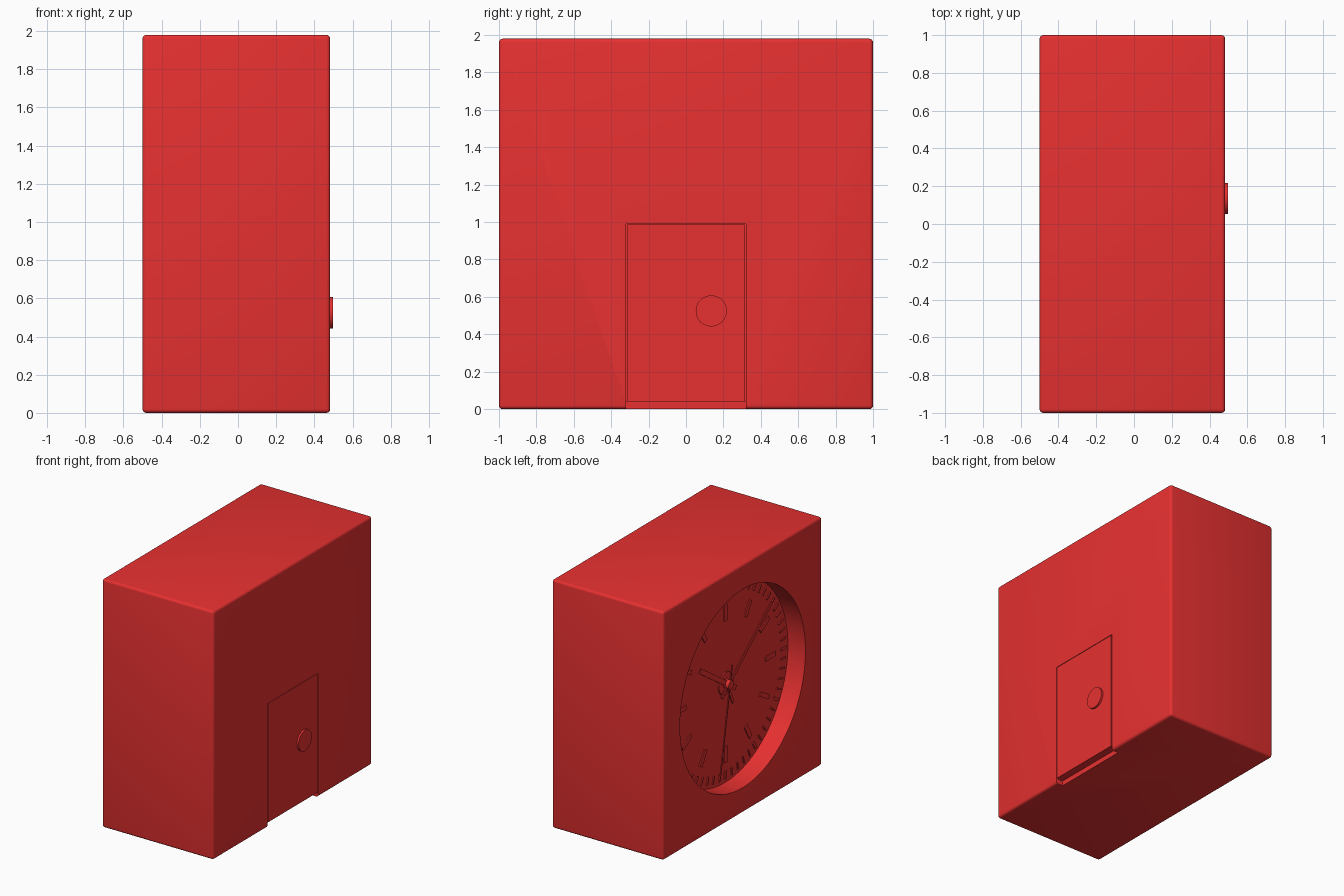
import bpy, bmesh, math
from mathutils import Matrix, Vector

if "Cube" in bpy.data.objects:
    bpy.data.objects.remove(bpy.data.objects["Cube"])

X0, X1, H = -0.5, 0.483, 1.98          # body front (dial side), back, height
ZC, R, DEPTH = 0.992, 0.79, 0.155      # dial centre height, radius, recess depth
FLOOR = X0 + DEPTH

red = bpy.data.materials.new("red")
red.diffuse_color = (0.8, 0.03, 0.03, 1)
red.use_nodes = True
red.node_tree.nodes["Principled BSDF"].inputs["Base Color"].default_value = red.diffuse_color


def finish(name, bm):
    me = bpy.data.meshes.new(name)
    bm.to_mesh(me)
    bm.free()
    me.materials.append(red)
    ob = bpy.data.objects.new(name, me)
    bpy.context.collection.objects.link(ob)
    return ob


def add_box(bm, lo, hi, matrix=Matrix()):
    lo, hi = Vector(lo), Vector(hi)
    m = matrix @ Matrix.Translation((lo + hi) / 2) @ Matrix.Diagonal((*(hi - lo), 1))
    bmesh.ops.create_cube(bm, size=1, matrix=m)


def add_disc(bm, x0, x1, y, z, r0, r1=None, n=48):
    # cylinder or cone lying along x, r0 at x0 and r1 at x1
    m = Matrix.Translation(((x0 + x1) / 2, y, z)) @ Matrix.Rotation(math.pi / 2, 4, 'Y')
    bmesh.ops.create_cone(bm, cap_ends=True, segments=n, radius1=r0,
                          radius2=r0 if r1 is None else r1, depth=x1 - x0, matrix=m)


def on_dial(clock_angle):
    return Matrix.Translation((0, 0, ZC)) @ Matrix.Rotation(math.radians(clock_angle), 4, 'X')


def smooth(ob):
    bpy.ops.object.select_all(action='DESELECT')
    ob.select_set(True)
    bpy.context.view_layer.objects.active = ob
    bpy.ops.object.shade_smooth_by_angle(angle=math.radians(35))


def cut(ob, cutter):
    mod = ob.modifiers.new("cut", 'BOOLEAN')
    mod.object = cutter
    mod.operation = 'DIFFERENCE'
    mod.solver = 'EXACT'
    bpy.context.view_layer.objects.active = ob
    bpy.ops.object.modifier_apply(modifier=mod.name)
    bpy.data.objects.remove(cutter)


# case: rounded block
bm = bmesh.new()
add_box(bm, (X0, -1, 0), (X1, 1, H))
bmesh.ops.bevel(bm, geom=bm.edges[:], offset=0.02, segments=4, profile=0.5, affect='EDGES')
case = finish("clock_case", bm)

# round dial recess
bm = bmesh.new()
add_disc(bm, X0 - 0.1, FLOOR, 0, ZC, R, n=128)
cut(case, finish("dial_cutter", bm))

# battery door seam and finger notch
for lo, hi in (((X1 - 0.02, -0.32, -0.1), (X1 + 0.1, -0.312, 0.99)),
               ((X1 - 0.02, 0.312, -0.1), (X1 + 0.1, 0.32, 0.99)),
               ((X1 - 0.02, -0.32, 0.986), (X1 + 0.1, 0.32, 0.99)),
               ((X1 - 0.06, -0.32, -0.1), (X1 + 0.1, 0.32, 0.04))):
    bm = bmesh.new()
    add_box(bm, lo, hi)
    cut(case, finish("seam_cutter", bm))
smooth(case)

# setting knob on the back
bm = bmesh.new()
add_disc(bm, X1 - 0.01, 0.498, 0.135, 0.525, 0.083)
smooth(finish("setting_knob", bm))

# minute ticks and hour markers
bm = bmesh.new()
for i in range(60):
    w = 0.012 if i % 5 == 0 else 0.006
    add_box(bm, (FLOOR - 0.008, -w, 0.7), (FLOOR + 0.01, w, 0.76), on_dial(i * 6))
finish("minute_ticks", bm)
bm = bmesh.new()
for i in range(12):
    add_box(bm, (FLOOR - 0.008, -0.018, 0.5), (FLOOR + 0.01, 0.018, 0.63), on_dial(i * 30))
finish("hour_markers", bm)

# hands: angle, tail, length, half width, height above dial
for name, ang, tail, length, w, up in (("alarm_hand", 155, 0.0, 0.2, 0.012, 0.016),
                                       ("hour_hand", 304, 0.12, 0.42, 0.02, 0.026),
                                       ("minute_hand", 50, 0.12, 0.7, 0.014, 0.036),
                                       ("second_hand", 190, 0.15, 0.72, 0.006, 0.046)):
    bm = bmesh.new()
    add_box(bm, (FLOOR - up, -w, -tail), (FLOOR - up + 0.007, w, length), on_dial(ang))
    finish(name, bm)

# stepped hub
bm = bmesh.new()
add_disc(bm, FLOOR - 0.01, FLOOR + 0.01, 0, ZC, 0.09)
add_disc(bm, FLOOR - 0.055, FLOOR + 0.01, 0, ZC, 0.035)
smooth(finish("hand_hub", bm))
